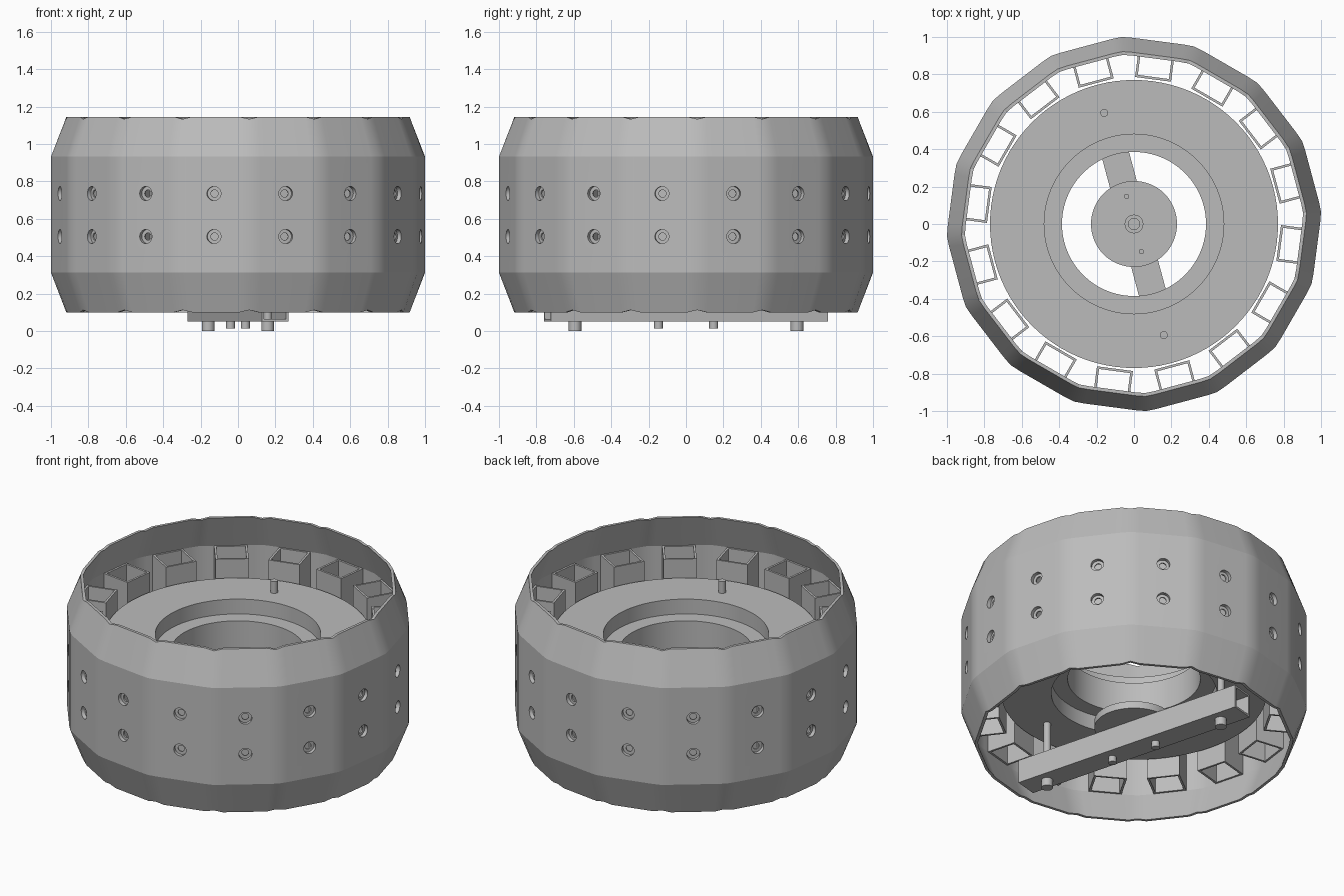
import bpy, bmesh
from math import radians, cos, sin, pi
from mathutils import Matrix, Vector

cube = bpy.data.objects.get("Cube")
if cube:
    bpy.data.objects.remove(cube, do_unlink=True)

grey = bpy.data.materials.new("plain_grey")
grey.use_nodes = True
COLOUR = (0.5, 0.5, 0.5, 1)
grey.diffuse_color = COLOUR
next(n for n in grey.node_tree.nodes if n.type == 'BSDF_PRINCIPLED').inputs["Base Color"].default_value = COLOUR

SIDES = 16
STEP = 2 * pi / SIDES
CORNER = radians(3.75)          # angle of the first shell corner
MID_Z = 0.622
BAR_TILT = radians(15)
HOLE_HEIGHTS = (0.505, 0.735)


def finish(name, bm):
    bmesh.ops.remove_doubles(bm, verts=bm.verts[:], dist=1e-5)
    bmesh.ops.recalc_face_normals(bm, faces=bm.faces[:])
    mesh = bpy.data.meshes.new(name)
    bm.to_mesh(mesh)
    bm.free()
    mesh.materials.append(grey)
    ob = bpy.data.objects.new(name, mesh)
    bpy.context.collection.objects.link(ob)
    return ob


def activate(ob):
    bpy.ops.object.select_all(action='DESELECT')
    ob.select_set(True)
    bpy.context.view_layer.objects.active = ob


def smooth(ob, angle):
    activate(ob)
    bpy.ops.object.shade_smooth_by_angle(angle=radians(angle))


def bridge(bm, rings):
    """Join a closed series of closed rings with quads."""
    n = len(rings[0])
    for a, b in zip(rings, rings[1:] + rings[:1]):
        for i in range(n):
            j = (i + 1) % n
            bm.faces.new((a[i], a[j], b[j], b[i]))


def lathe(bm, profile, matrix=Matrix(), segments=64):
    """Spin a closed (radius, height) profile about local z."""
    rings = []
    for r, z in profile:
        rings.append([bm.verts.new(matrix @ Vector((r * cos(2 * pi * k / segments),
                                                    r * sin(2 * pi * k / segments), z)))
                      for k in range(segments)])
    bridge(bm, rings)


def tube(bm, matrix, half_x, half_y, wall, low, high):
    """Open rectangular tube along local z."""
    rings = []
    for inset, z in ((0, low), (0, high), (wall, high), (wall, low)):
        x, y = half_x - inset, half_y - inset
        rings.append([bm.verts.new(matrix @ Vector((sx * x, sy * y, z)))
                      for sx, sy in ((-1, -1), (1, -1), (1, 1), (-1, 1))])
    bridge(bm, rings)


def turned(name, profile, places=((0, 0),), segments=64):
    bm = bmesh.new()
    for x, y in places:
        lathe(bm, profile, Matrix.Translation((x, y, 0)), segments)
    ob = finish(name, bm)
    smooth(ob, 30)
    return ob


def facet_angles():
    return [CORNER + (k + 0.5) * STEP for k in range(SIDES)]


# Faceted shell: sixteen flats with softened corners and small rim notches
bm = bmesh.new()
soft = radians(3.2)
apothem = 0.986
outline = []
for k in range(SIDES):
    a = CORNER + k * STEP
    edge_r = apothem / cos(STEP / 2 - soft)
    outline += [(a - soft, edge_r, 0), (a, 1.002, 1), (a + soft, edge_r, 0)]
wall_profile = [(0.922, 0.10), (1.0, 0.312), (1.0, 0.932), (1.145 and 0.922, 1.145),
                (0.904, 1.145), (0.98, 0.932), (0.98, 0.312), (0.904, 0.10)]
rings = []
for scale, z in wall_profile:
    dip = 0.012 if z > 1 else -0.012 if z < 0.2 else 0
    rings.append([bm.verts.new((r * scale * cos(a), r * scale * sin(a), z - dip * notch))
                  for a, r, notch in outline])
bridge(bm, rings)
shell = finish("faceted_shell", bm)

# Open pockets behind every flat
bm = bmesh.new()
for a in facet_angles():
    tube(bm, Matrix.Rotation(a, 4, 'Z') @ Matrix.Translation((0.8735, 0, 0)),
         0.0935, 0.097, 0.013, 0.312, 0.932)
pockets = finish("pockets", bm)

# Stepped screw holes through shell and pockets
bm = bmesh.new()
for a in facet_angles():
    for z in HOLE_HEIGHTS:
        place = (Matrix.Translation((0, 0, z)) @ Matrix.Rotation(a, 4, 'Z')
                 @ Matrix.Rotation(pi / 2, 4, 'Y'))
        lathe(bm, [(0, 0.9), (0.02, 0.9), (0.02, 0.963), (0.038, 0.963),
                   (0.038, 1.04), (0, 1.04)], place, 20)
cutter = finish("hole_cutter", bm)
cutter.hide_render = True
for ob in (shell, pockets):
    mod = ob.modifiers.new("holes", 'BOOLEAN')
    mod.operation = 'DIFFERENCE'
    mod.solver = 'EXACT'
    mod.object = cutter
    activate(ob)
    bpy.ops.object.modifier_apply(modifier=mod.name)
bpy.data.objects.remove(cutter, do_unlink=True)
smooth(shell, 19)
weighted = shell.modifiers.new("weighted_normals", 'WEIGHTED_NORMAL')
weighted.keep_sharp = True
smooth(pockets, 19)

# Thick wheel disc with a stepped bore, the same above and below
half, step = 0.193, 0.098
turned("wheel_disc", [(0.77, MID_Z - half), (0.77, MID_Z + half),
                      (0.48, MID_Z + half), (0.48, MID_Z + step),
                      (0.385, MID_Z + step), (0.385, MID_Z - step),
                      (0.48, MID_Z - step), (0.48, MID_Z - half)], segments=96)

# Hollow cross bar underneath
bar_low, bar_half = 0.05, 0.074
bm = bmesh.new()
tube(bm, Matrix.Translation((0, 0, bar_low + bar_half)) @ Matrix.Rotation(BAR_TILT, 4, 'Z')
     @ Matrix.Rotation(pi / 2, 4, 'X'), bar_half, bar_half, 0.013, -0.767, 0.767)
finish("cross_bar", bm)

# Hub plate on the bar, with a hollow centre boss
hub_low = bar_low + 2 * bar_half
turned("hub_plate", [(0, hub_low), (0.23, hub_low), (0.23, hub_low + 0.045), (0, hub_low + 0.045)])
turned("hub_boss", [(0.03, hub_low + 0.04), (0.05, hub_low + 0.04),
                    (0.05, hub_low + 0.075), (0.03, hub_low + 0.075)], segments=32)


def bolt(name, distance, head_r, shaft_r, low, high):
    x, y = distance * sin(BAR_TILT), distance * cos(BAR_TILT)
    turned(name, [(0, low), (head_r, low), (head_r, bar_low), (shaft_r, bar_low),
                  (shaft_r, high), (0, high)], ((-x, y), (x, -y)), 24)


# Long pins through the wheel disc and short bolts through the hub
bolt("long_pins", 0.615, 0.034, 0.021, 0.0, 0.89)
bolt("hub_bolts", 0.153, 0.024, 0.014, 0.012, hub_low + 0.06)
